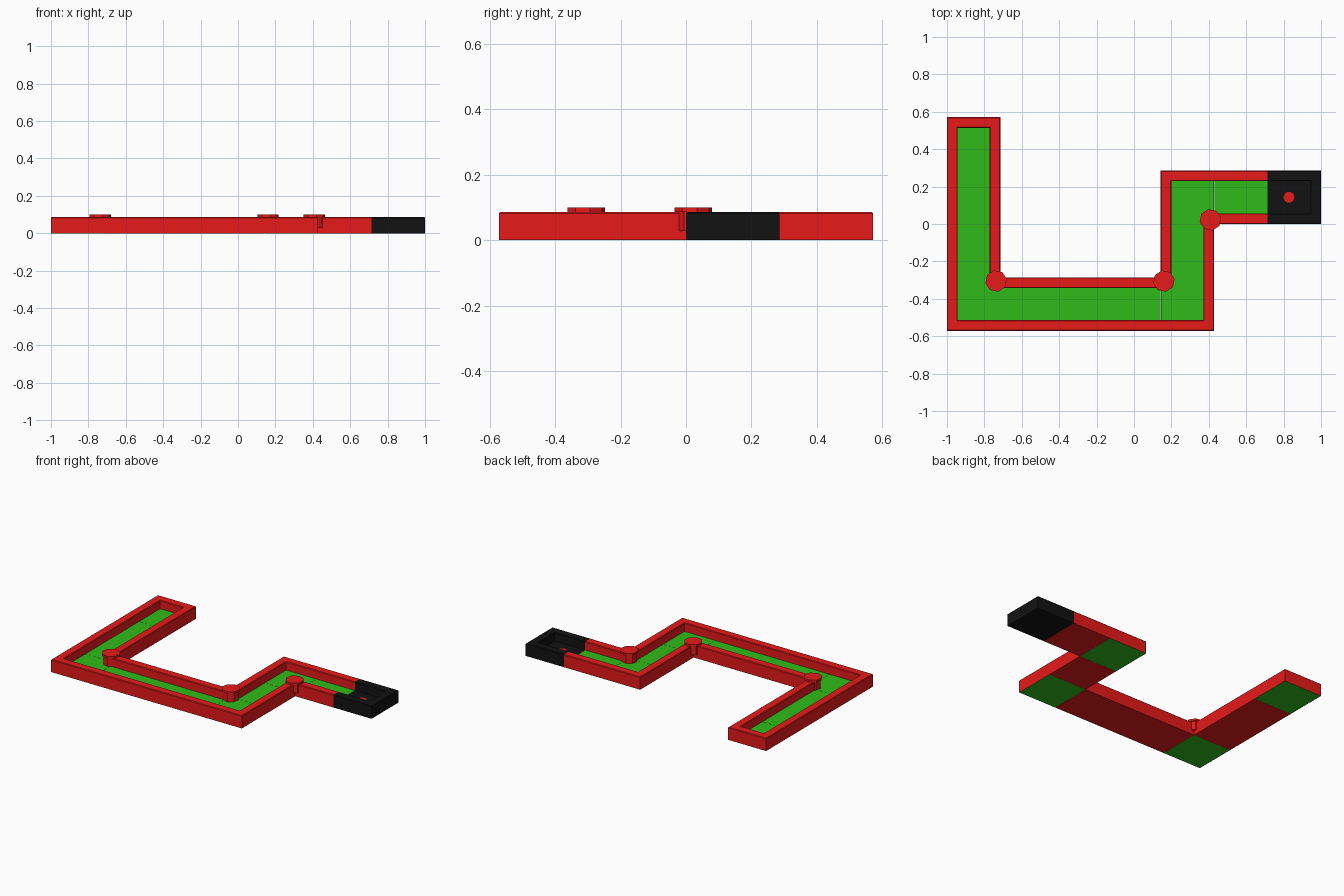
import bpy, bmesh, math

if "Cube" in bpy.data.objects:
    bpy.data.objects.remove(bpy.data.objects["Cube"])

T = 2 / 7            # one square course tile
W = T * 0.2          # wall width
H = T * 0.3          # wall height
F = T * 0.1          # floor height
C = 0.004            # chamfer on wall tops


def material(name, color):
    m = bpy.data.materials.new(name)
    m.diffuse_color = color
    m.use_nodes = True
    m.node_tree.nodes["Principled BSDF"].inputs["Base Color"].default_value = m.diffuse_color
    return m


RED = material("red", (0.80, 0.01, 0.01, 1))
GREEN = material("green", (0.03, 0.50, 0.01, 1))
BLACK = material("black", (0.006, 0.006, 0.006, 1))


def pos(u, v):
    """Tile grid coordinates to world x, y."""
    return u * T - 1, v * T - 2 * T


def finish(name, bm, mat):
    bmesh.ops.recalc_face_normals(bm, faces=bm.faces)
    me = bpy.data.meshes.new(name)
    bm.to_mesh(me)
    bm.free()
    me.materials.append(mat)
    ob = bpy.data.objects.new(name, me)
    bpy.context.collection.objects.link(ob)
    return ob


def wall(name, path, mat):
    """Sweep a chamfered wall profile on the left side of a right-angled path."""
    prof = [(0, 0.0008), (0, H - C), (C, H), (W - C, H), (W, H - C), (W, 0.0008)]
    dirs = []
    for (a, b), (c, d) in zip(path, path[1:]):
        n = math.hypot(c - a, d - b)
        dirs.append(((c - a) / n, (d - b) / n))
    bm = bmesh.new()
    rings = []
    for i, p in enumerate(path):
        touching = {dirs[max(i - 1, 0)], dirs[min(i, len(dirs) - 1)]}
        nx = sum(-d[1] for d in touching)
        ny = sum(d[0] for d in touching)
        x, y = pos(*p)
        rings.append([bm.verts.new((x + nx * o, y + ny * o, z)) for o, z in prof])
    k = len(prof)
    for r, s in zip(rings, rings[1:]):
        for j in range(k):
            bm.faces.new((r[j], r[(j + 1) % k], s[(j + 1) % k], s[j]))
    bm.faces.new(rings[0])
    bm.faces.new(rings[-1])
    return finish(name, bm, mat)


def slab(name, u0, v0, u1, v1, z0, z1, mat):
    e = 0.0005
    x0, y0 = pos(u0, v0)
    x1, y1 = pos(u1, v1)
    bm = bmesh.new()
    bmesh.ops.create_cube(bm, size=1)
    for v in bm.verts:
        v.co = (x1 - e if v.co.x > 0 else x0 + e,
                y1 - e if v.co.y > 0 else y0 + e,
                z1 if v.co.z > 0 else z0)
    return finish(name, bm, mat)


def cylinder(bm, x, y, r, z0, z1, sides, turn=0):
    new = bmesh.ops.create_cone(bm, cap_ends=True, segments=sides, radius1=r,
                                radius2=r, depth=z1 - z0)["verts"]
    c, s = math.cos(turn), math.sin(turn)
    for v in new:
        a, b, z = v.co
        v.co = (x + a * c - b * s, y + a * s + b * c, z + (z0 + z1) / 2)


# Red rails and the black cup rail
wall("long_outer_rail", [(1, 1), (1, 4), (0, 4), (0, 0), (5, 0), (5, 2)], RED)
wall("middle_inner_rail", [(4, 1), (1, 1)], RED)
wall("upper_outer_rail", [(6, 3), (4, 3), (4, 1)], RED)
wall("short_inner_rail", [(5, 2), (6, 2)], RED)
wall("cup_rail", [(6, 2), (7, 2), (7, 3), (6, 3)], BLACK)

# Solid green floors of the start and corner tiles
for name, u, v in (("start_floor", 0, 3), ("corner_floor_1", 0, 0),
                   ("corner_floor_2", 4, 0), ("corner_floor_3", 4, 2)):
    slab(name, u, v, u + 1, v + 1, 0, F, GREEN)

# Straight lanes: red base with green turf on top
for i, r in enumerate(((0, 1, 1, 3), (1, 0, 4, 1), (4, 1, 5, 2), (5, 2, 6, 3)), 1):
    slab(f"lane_base_{i}", *r, 0, F - 0.002, RED)
    slab(f"lane_turf_{i}", *r, F - 0.002, F, GREEN)

# Black cup floor with the red cup marker
slab("cup_floor", 6, 2, 7, 3, 0, F, BLACK)
bm = bmesh.new()
cylinder(bm, *pos(6.4, 2.5), 0.029, F - 0.01, F + 0.001, 16)
finish("cup_marker", bm, RED)

# Eight-sided posts with wider caps at the inner corners
for i, (x, y) in enumerate(((-0.737, -0.305), (0.160, -0.305), (0.408, 0.022)), 1):
    bm = bmesh.new()
    cylinder(bm, x, y, 0.051, F, H, 8, math.radians(11))
    cylinder(bm, x, y, 0.058, H, T * 0.35, 8, math.radians(11))
    finish(f"corner_post_{i}", bm, RED)
